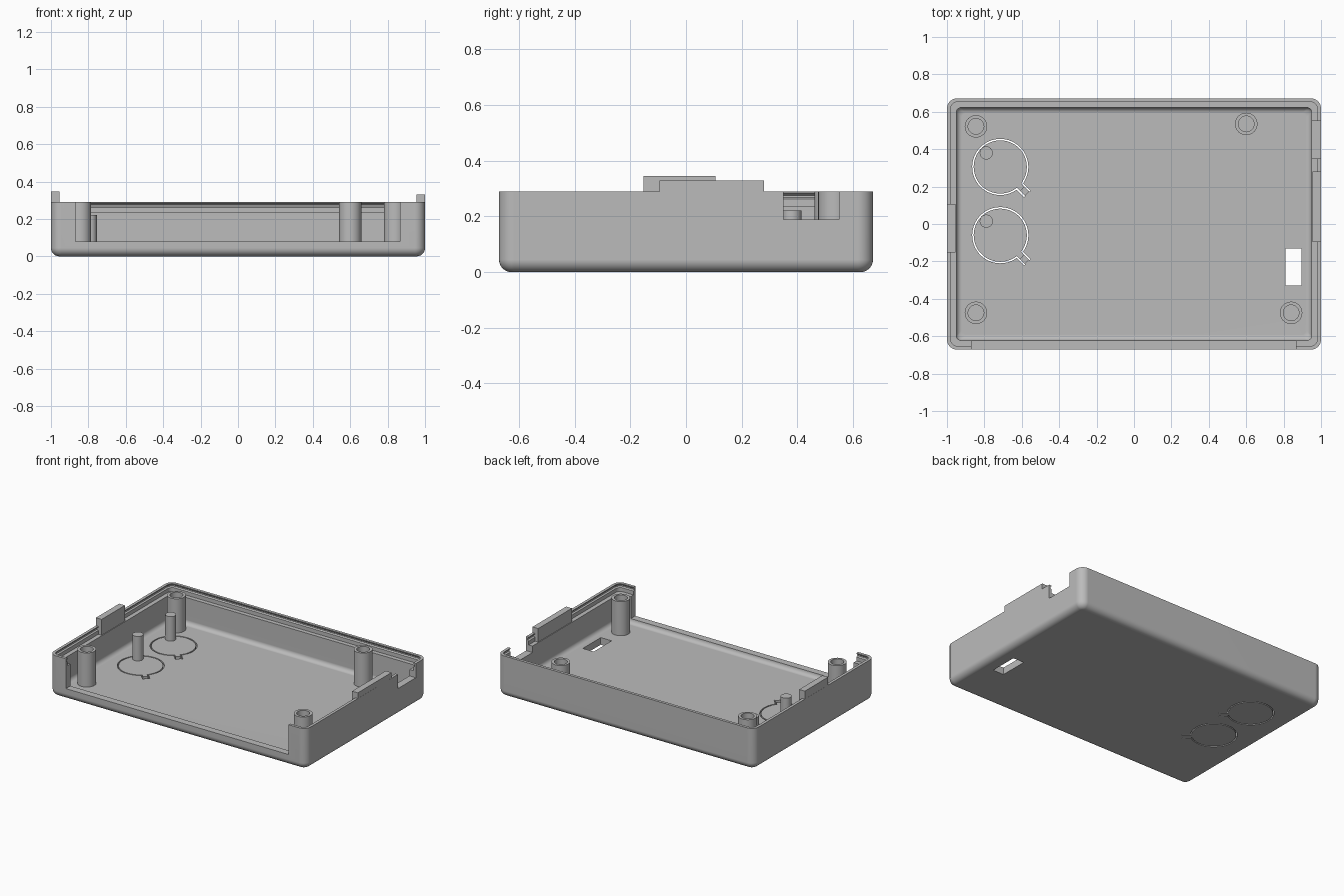
import bpy, bmesh
from math import sin, cos, pi, radians
from mathutils import Vector, Matrix

cube = bpy.data.objects.get("Cube")
if cube:
    bpy.data.objects.remove(cube, do_unlink=True)

GREY = (0.5, 0.5, 0.5, 1)
mat = bpy.data.materials.new("light grey plastic")
mat.use_nodes = True
mat.diffuse_color = GREY
bsdf = mat.node_tree.nodes["Principled BSDF"]
bsdf.inputs["Base Color"].default_value = GREY
bsdf.inputs["Roughness"].default_value = 0.6

HX, HY, TOP, FLOOR = 1.0, 0.672, 0.29, 0.05


def finish(name, bm):
    bmesh.ops.recalc_face_normals(bm, faces=bm.faces)
    mesh = bpy.data.meshes.new(name)
    bm.to_mesh(mesh)
    bm.free()
    mesh.materials.append(mat)
    ob = bpy.data.objects.new(name, mesh)
    bpy.context.collection.objects.link(ob)
    return ob


def select(ob):
    bpy.ops.object.select_all(action='DESELECT')
    ob.select_set(True)
    bpy.context.view_layer.objects.active = ob


def smooth(ob):
    select(ob)
    bpy.ops.object.shade_smooth_by_angle(angle=radians(30))


def box(name, x, y, z, turn=0.0, centre=(0, 0)):
    """Box from (min, max) ranges, turned about z and moved to centre."""
    bm = bmesh.new()
    bmesh.ops.create_cube(bm, size=1)
    for v in bm.verts:
        v.co = Vector([lo + (c + 0.5) * (hi - lo) for c, (lo, hi) in zip(v.co, (x, y, z))])
    bm.transform(Matrix.Translation((*centre, 0)) @ Matrix.Rotation(turn, 4, 'Z'))
    return finish(name, bm)


def loft(name, rings):
    """Skin closed rings of equal length and cap both ends."""
    bm = bmesh.new()
    rows = [[bm.verts.new(p) for p in ring] for ring in rings]
    n = len(rows[0])
    for a, b in zip(rows, rows[1:]):
        for i in range(n):
            j = (i + 1) % n
            bm.faces.new((a[i], a[j], b[j], b[i]))
    bm.faces.new(rows[0])
    bm.faces.new(rows[-1])
    return finish(name, bm)


def rounded_ring(inset, z, least=0.025, steps=8):
    """Rounded rectangle set in from the outer wall."""
    r = max(0.055 - inset, least)
    pts = []
    for q, (sx, sy) in enumerate(((1, 1), (-1, 1), (-1, -1), (1, -1))):
        cx, cy = sx * (HX - inset - r), sy * (HY - inset - r)
        for k in range(steps + 1):
            a = (q + k / steps) * pi / 2
            pts.append((cx + r * cos(a), cy + r * sin(a), z))
    return pts


def turned(name, x, y, profile, sides=32):
    """Lathe a (radius, z) profile."""
    ob = loft(name, [[(x + r * cos(2 * pi * i / sides), y + r * sin(2 * pi * i / sides), z)
                      for i in range(sides)] for r, z in profile])
    smooth(ob)
    return ob


def slot(name, path, width, z0, z1):
    """Thin upright strip that follows an open path."""
    bm = bmesh.new()
    rows = []
    for i, p in enumerate(path):
        t_in = (p - path[max(i - 1, 0)]).normalized()
        t_out = (path[min(i + 1, len(path) - 1)] - p).normalized()
        t = (t_in + t_out).normalized()
        ref = t_in if t_in.length else t_out
        n = Vector((-t.y, t.x)) * (width / 2 / max(t.dot(ref), 0.5))
        rows.append([bm.verts.new((*q, z)) for q, z in
                     ((p - n, z0), (p + n, z0), (p + n, z1), (p - n, z1))])
    for a, b in zip(rows, rows[1:]):
        for i in range(4):
            j = (i + 1) % 4
            bm.faces.new((a[i], a[j], b[j], b[i]))
    bm.faces.new(rows[0])
    bm.faces.new(rows[-1])
    return finish(name, bm)


# Tray: outer fillet, wall, rim, stepped lip with snap groove, inner fillet, floor
R, FR = 0.045, 0.03
outline = [(R * (1 - sin(k * pi / 12)), R * (1 - cos(k * pi / 12))) for k in range(7)]
outline += [(0, TOP), (0.02, TOP), (0.02, 0.284), (0.01, 0.276), (0.01, 0.268),
            (0.02, 0.262), (0.02, 0.235), (0.05, 0.235)]
outline += [(0.05 + FR * (1 - cos(k * pi / 12)), FLOOR + FR * (1 - sin(k * pi / 12)))
            for k in range(7)]
tray = loft("tray", [rounded_ring(d, z, 0.012 if z < 0.045 else 0.025) for d, z in outline])

# Openings: front panel, side connector notch, switch window in the floor
cutters = [
    box("front_cut", (-0.87, 0.865), (-0.8, -0.6), (0.08, 0.5)),
    box("side_notch_cut", (0.9, 1.1), (0.35, 0.55), (0.19, 0.5)),
    box("switch_window_cut", (0.81, 0.895), (-0.33, -0.13), (-0.1, 0.2)),
]

# Flexible floor buttons: ring slot with a hinge arm, and a pin on each
HINGE = radians(-45)
for label, by in (("rear", 0.305), ("front", -0.06)):
    c = Vector((-0.715, by))
    rad, half = 0.146, 0.02
    gap = half / rad
    along = Vector((cos(HINGE), sin(HINGE)))
    across = Vector((-along.y, along.x))
    path = [c + along * 0.205 + across * half]
    path += [c + rad * Vector((cos(a), sin(a))) for a in
             (HINGE + gap + (2 * pi - 2 * gap) * k / 64 for k in range(65))]
    path.append(c + along * 0.205 - across * half)
    cutters.append(slot(label + "_button_slot_cut", path, 0.008, -0.05, 0.1))
    cutters.append(box(label + "_hinge_cut", (0.166, 0.2), (-half, half), (0.025, 0.1), HINGE, c))
    turned(label + "_button_pin", -0.79, by + 0.075, [(0.035, 0.04), (0.035, 0.222)])

for cut in cutters:
    cut.hide_render = True
    m = tray.modifiers.new("cut", 'BOOLEAN')
    m.operation, m.solver, m.object = 'DIFFERENCE', 'EXACT', cut
    select(tray)
    bpy.ops.object.modifier_apply(modifier=m.name)
    bpy.data.objects.remove(cut, do_unlink=True)
smooth(tray)
wn = tray.modifiers.new("flat_face_normals", 'WEIGHTED_NORMAL')
wn.keep_sharp = True

# Raised tabs on the side walls
box("right_tab", (-0.9995, -0.955), (-0.153, 0.106), (0.23, 0.346))
box("left_tab", (0.955, 0.9995), (-0.095, 0.28), (0.23, 0.33))

# Screw posts with blind holes
for name, x, y in (("rear_right_post", -0.845, 0.522), ("rear_left_post", 0.6, 0.535),
                   ("front_right_post", -0.845, -0.475), ("front_left_post", 0.84, -0.475)):
    turned(name, x, y, [(0.06, 0.04), (0.06, TOP), (0.042, TOP), (0.042, 0.1)])
